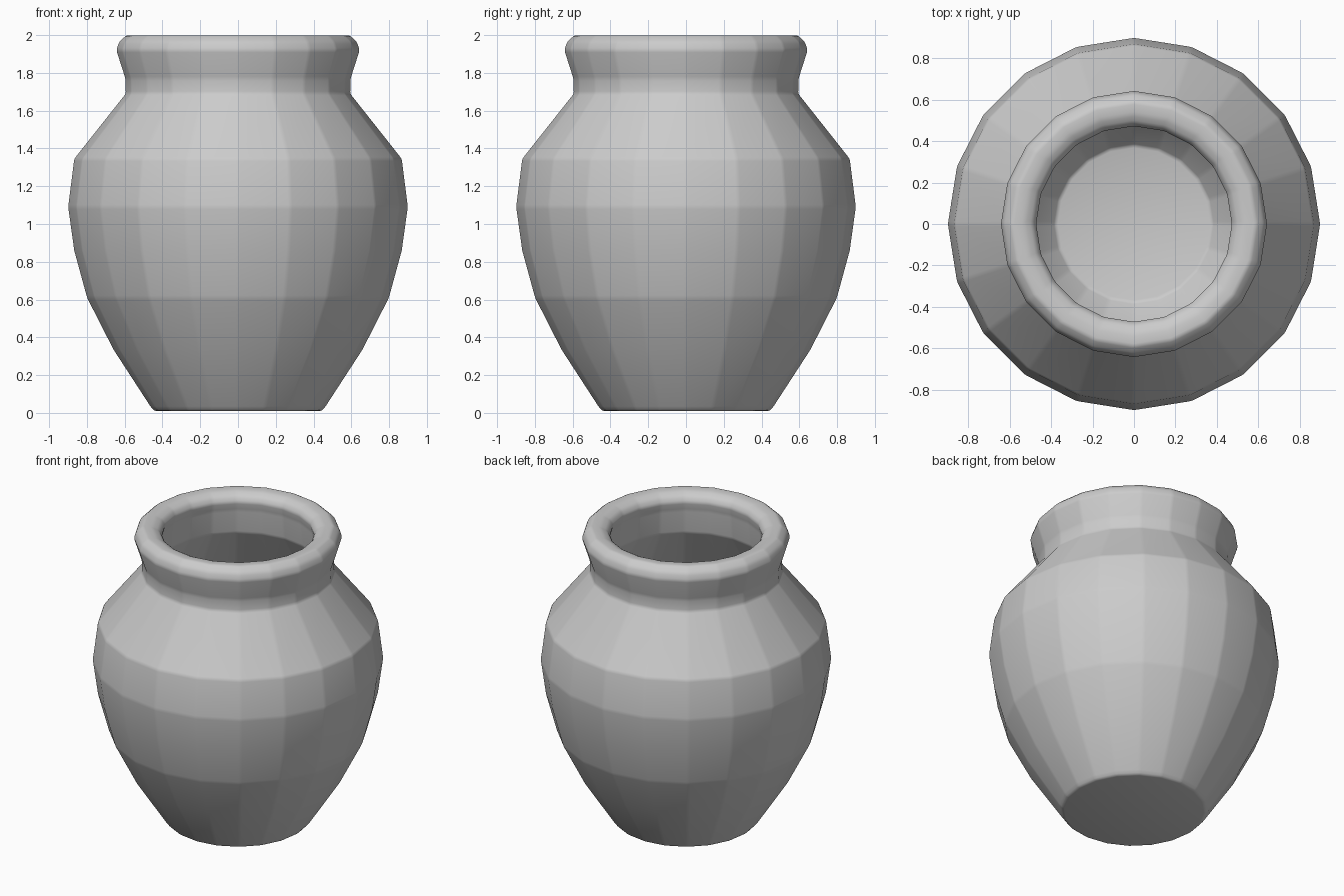
import bpy, bmesh, math

if "Cube" in bpy.data.objects:
    bpy.data.objects.remove(bpy.data.objects["Cube"])

SIDES = 20

# Closed half-section (radius, height): underside, outer wall, rim, inner wall, floor
PROFILE = [
    (0, 0.01), (0.445, 0.01), (0.465, 0.035), (0.66, 0.335), (0.80, 0.61), (0.868, 0.86),
    (0.90, 1.09), (0.868, 1.345), (0.595, 1.69), (0.597, 1.77), (0.645, 1.92),
    (0.63, 1.965), (0.59, 2.0), (0.53, 1.995), (0.49, 1.975), (0.47, 1.94),
    (0.485, 1.88), (0.50, 1.72), (0.76, 1.32), (0.80, 1.09), (0.77, 0.86),
    (0.70, 0.61), (0.56, 0.36), (0.38, 0.11), (0, 0.10),
]


def lathe(name, profile, sides):
    bm = bmesh.new()
    rings = []
    for r, z in profile:
        n = 1 if r == 0 else sides
        rings.append([bm.verts.new((r * math.cos(2 * math.pi * i / sides),
                                    r * math.sin(2 * math.pi * i / sides), z))
                      for i in range(n)])
    for a, b in zip(rings, rings[1:]):
        for i in range(sides):
            j = (i + 1) % sides
            if len(a) == 1:
                bm.faces.new((a[0], b[j], b[i]))
            elif len(b) == 1:
                bm.faces.new((a[i], a[j], b[0]))
            else:
                bm.faces.new((a[i], a[j], b[j], b[i]))
    bmesh.ops.recalc_face_normals(bm, faces=bm.faces)
    mesh = bpy.data.meshes.new(name)
    bm.to_mesh(mesh)
    bm.free()
    obj = bpy.data.objects.new(name, mesh)
    bpy.context.collection.objects.link(obj)
    return obj


# Clay pot with softened facets
pot = lathe("clay_pot", PROFILE, SIDES)
bevel = pot.modifiers.new("soft_facets", 'BEVEL')
bevel.width = 0.012
bevel.segments = 2
bevel.limit_method = 'ANGLE'
bevel.angle_limit = math.radians(8)
bpy.context.view_layer.objects.active = pot
pot.select_set(True)
bpy.ops.object.modifier_apply(modifier=bevel.name)
bpy.ops.object.shade_smooth_by_angle(angle=math.radians(35))
